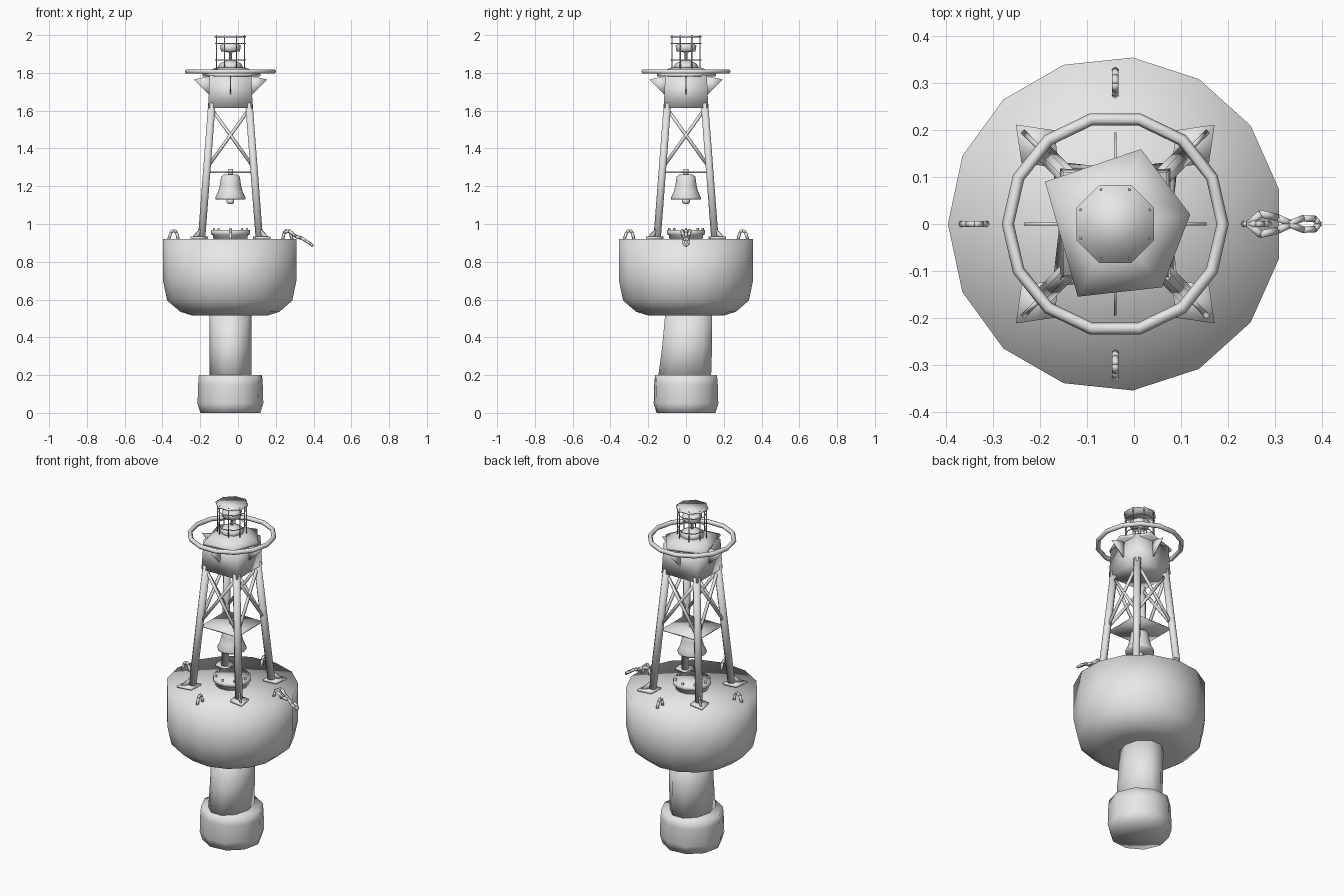
import bpy, bmesh, math
from mathutils import Vector

if "Cube" in bpy.data.objects:
    bpy.data.objects.remove(bpy.data.objects["Cube"])

CX = -0.04  # buoy axis
grey = bpy.data.materials.new("plain grey")
grey.diffuse_color = (0.8, 0.8, 0.8, 1)
grey.use_nodes = True
grey.node_tree.nodes["Principled BSDF"].inputs["Base Color"].default_value = grey.diffuse_color


def finish(bm, name):
    """Every part is fully smooth shaded, rims included."""
    bmesh.ops.recalc_face_normals(bm, faces=bm.faces)
    for f in bm.faces:
        f.smooth = True
    me = bpy.data.meshes.new(name)
    bm.to_mesh(me)
    bm.free()
    me.materials.append(grey)
    ob = bpy.data.objects.new(name, me)
    ob.location.x = CX
    bpy.context.collection.objects.link(ob)
    return ob


def loft(bm, rings, fan=False):
    """Skin equal-sized point rings and close both ends."""
    rings = [[bm.verts.new(p) for p in ring] for ring in rings]
    n = len(rings[0])
    for a, b in zip(rings, rings[1:]):
        for i in range(n):
            j = (i + 1) % n
            bm.faces.new((a[i], a[j], b[j], b[i]))
    caps = [bm.faces.new(rings[0][::-1]), bm.faces.new(rings[-1])]
    if fan:
        bmesh.ops.poke(bm, faces=caps)


def circle(r, z, sides, turn=0.0):
    return [(r * math.cos(turn + math.tau * i / sides),
             r * math.sin(turn + math.tau * i / sides), z) for i in range(sides)]


def lathe(bm, profile, sides, turn=0.0, fan=False):
    """Solid of revolution from (radius, z) pairs."""
    loft(bm, [circle(r, z, sides, turn) for r, z in profile], fan)


def solid(name, profile, sides, turn=0.0, fan=False):
    bm = bmesh.new()
    lathe(bm, profile, sides, turn, fan)
    return finish(bm, name)


def rod(bm, a, b, r, sides=8):
    """Straight bar between two points."""
    a, b = Vector(a), Vector(b)
    q = (b - a).to_track_quat('Z', 'Y')
    ring = [q @ Vector(p) for p in circle(r, 0, sides, math.pi / sides)]
    loft(bm, [[p + v for v in ring] for p in (a, b)])


def chain(bm, path, r):
    for a, b in zip(path, path[1:]):
        rod(bm, a, b, r, 6)


def plate(bm, pts, thick):
    """Flat outline thickened along its normal."""
    pts = [Vector(p) for p in pts]
    n = (pts[1] - pts[0]).cross(pts[2] - pts[0]).normalized() * thick / 2
    loft(bm, [[p - n for p in pts], [p + n for p in pts]])


def torus(bm, R, r, z, n, m):
    """Horizontal ring."""
    rings = []
    for i in range(n):
        a = math.tau * i / n
        rings.append([bm.verts.new(((R + r * math.cos(math.tau * k / m)) * math.cos(a),
                                    (R + r * math.cos(math.tau * k / m)) * math.sin(a),
                                    z + r * math.sin(math.tau * k / m))) for k in range(m)])
    for i in range(n):
        for k in range(m):
            a, b = rings[i], rings[(i + 1) % n]
            bm.faces.new((a[k], b[k], b[(k + 1) % m], a[(k + 1) % m]))


def quarter(k):
    return math.cos(k * math.pi / 2), math.sin(k * math.pi / 2)


# Float, stem (spreading towards -y at the foot) and counterweight
solid("float_hull", [(.20, .515), (.265, .535), (.335, .595), (.357, .70),
                     (.357, .92)], 15, math.pi, True)
bm = bmesh.new()
loft(bm, [[(x, y * sy + dy, z) for x, y, z in circle(.112, z, 10)]
          for z, sy, dy in ((.18, 1.32, -.008), (.35, 1.24, .006), (.54, 1.16, .015))])
finish(bm, "stem")
solid("counterweight", [(.160, 0), (.175, .05), (.172, .15), (.168, .2)], 10, .1, True)

# Deck hatch with bolts
bm = bmesh.new()
lathe(bm, [(.09, .915), (.092, .94), (.103, .945), (.103, .968)], 14)
for x, y, z in circle(.088, .96, 8):
    rod(bm, (x, y, z), (x, y, .98), .006, 6)
finish(bm, "deck_hatch")

# Tower legs, foot pads and gussets
legs, feet = bmesh.new(), bmesh.new()
for sx in (-1, 1):
    for sy in (-1, 1):
        rod(legs, (sx * .153, sy * .153, .92), (sx * .098, sy * .098, 1.64), .021)
        plate(feet, [(sx * u, sy * v, .927) for u, v in
                     ((.12, .12), (.20, .13), (.212, .212), (.13, .20))], .012)
        plate(feet, [(sx * .15, sy * .15, .925), (sx * .205, sy * .205, .925),
                     (sx * .15, sy * .15, .985)], .01)
finish(legs, "tower_legs")
finish(feet, "leg_feet")

# Crossed braces on the four tower sides
bm = bmesh.new()
for k in range(4):
    c, s = quarter(k)
    for e in (-1, 1):
        p, q = (e * .122, .125, 1.30), (-e * .10, .10, 1.61)
        rod(bm, *[(c * x - s * y, s * x + c * y, z) for x, y, z in (p, q)], .009, 6)
finish(bm, "cross_braces")

# Bell platform, bell, hanger and clapper
bm = bmesh.new()
h = .118
plate(bm, [(-h, -h, 1.275), (h, -h, 1.275), (h, h, 1.275), (-h, h, 1.275)], .008)
finish(bm, "bell_platform")
solid("bell", [(.078, 1.13), (.08, 1.14), (.065, 1.17), (.055, 1.21),
               (.05, 1.25), (.035, 1.262)], 12)
bm = bmesh.new()
rod(bm, (0, 0, 1.255), (0, 0, 1.29), .014)
lathe(bm, [(.012, 1.105), (.02, 1.115), (.02, 1.128), (.008, 1.135)], 8)
finish(bm, "bell_hanger_and_clapper")

# Square head housing, five-sided lid and side fins
solid("head_housing", [(.118 * 1.414, 1.615), (.110 * 1.414, 1.79)], 4, math.pi / 4, True)
lid = [(-.15, .09), (-.08, -.155), (.10, -.135), (.16, .02), (.055, .16)]
bm = bmesh.new()
loft(bm, [[(x * f, y * f, z) for x, y in lid]
          for f, z in ((.98, 1.78), (1, 1.795), (.5, 1.828))])
finish(bm, "head_lid")
bm = bmesh.new()
for k in range(4):
    c, s = quarter(k)
    plate(bm, [(c * r, s * r, z) for r, z in ((.10, 1.67), (.195, 1.765), (.10, 1.785))], .006)
finish(bm, "head_fins")

# Guard ring
bm = bmesh.new()
torus(bm, .229, .013, 1.807, 14, 6)
finish(bm, "guard_ring")

# Lantern base, lens, cage and cap
solid("lantern_base", [(.07, 1.825), (.055, 1.85), (.02, 1.866)], 8)
solid("lantern_lens", [(.008, 1.86), (.008, 1.908), (.05, 1.914),
                       (.055, 1.945), (.035, 1.955)], 8)
bm = bmesh.new()
for x, y, z in circle(.08, 1.815, 8, math.pi / 8):
    rod(bm, (x, y, z), (x, y, 2.0), .003, 5)
for z in (1.868, 1.955):
    torus(bm, .08, .003, z, 8, 4)
finish(bm, "lantern_cage")
solid("lantern_cap", [(.09, 1.988), (.09, 1.995)], 8, math.pi / 8)

# Lifting eyes on the deck: bent bars in the radial plane
bm = bmesh.new()
for k in range(4):
    c, s = quarter(k)
    chain(bm, [(c * r, s * r, z) for r, z in
               ((.328, .915), (.315, .955), (.30, .968), (.285, .955), (.275, .915))], .008)
finish(bm, "lifting_eyes")

# Shackle and chain link hanging over the edge at +x
bm = bmesh.new()
for e in (-1, 1):
    chain(bm, [(.285, 0, .955), (.31, e * .022, .965), (.345, e * .014, .935),
               (.375, 0, .925)], .009)
    chain(bm, [(.37, 0, .93), (.40, e * .012, .91), (.425, e * .011, .895),
               (.434, 0, .885)], .008)
finish(bm, "shackle")
